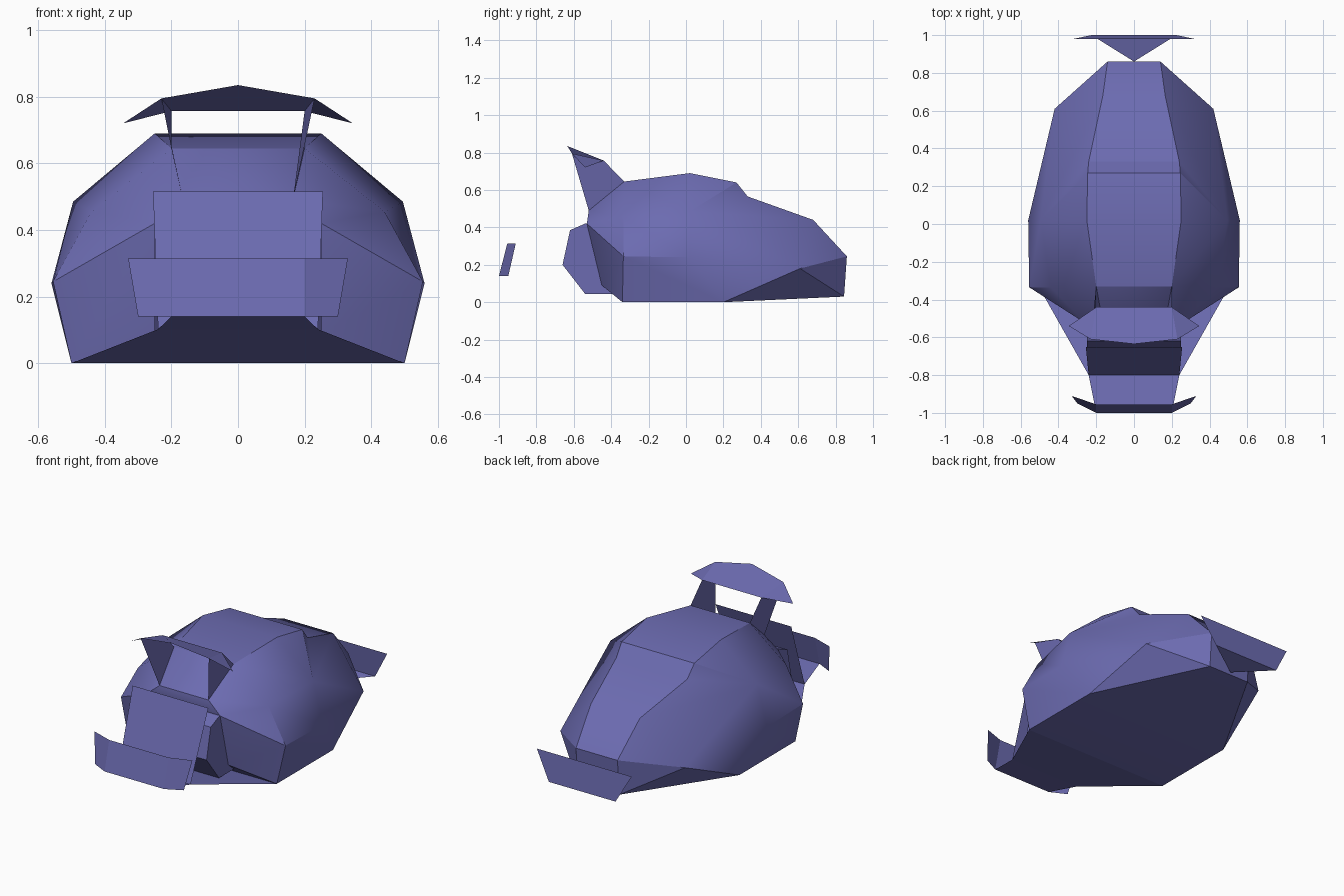
import bpy, bmesh, math
from mathutils import Vector

cube = bpy.data.objects.get("Cube")
if cube:
    bpy.data.objects.remove(cube)

paint = bpy.data.materials.new("violet_blue_paint")
paint.use_nodes = True
colour = (0.15, 0.148, 0.44, 1)
paint.diffuse_color = colour
paint.node_tree.nodes["Principled BSDF"].inputs["Base Color"].default_value = colour


def flip(p):
    return (-p[0], p[1], p[2])


def span(a, b):
    """Face running from the left side to the right side between two rail points."""
    return [a, b, flip(b), flip(a)]


def both(face):
    """A face and its mirror image."""
    return [face, [flip(p) for p in reversed(face)]]


def build(name, faces, facing=None, smooth=False):
    bm = bmesh.new()
    for face in faces:
        bm.faces.new([bm.verts.new(p) for p in face])
    bmesh.ops.remove_doubles(bm, verts=bm.verts, dist=0.0005)
    bmesh.ops.recalc_face_normals(bm, faces=bm.faces)
    if facing:  # open sheets: turn the outside toward a direction
        bm.normal_update()
        total = sum((f.normal * f.calc_area() for f in bm.faces), Vector())
        if total.dot(Vector(facing)) < 0:
            bmesh.ops.reverse_faces(bm, faces=bm.faces)
    mesh = bpy.data.meshes.new(name)
    bm.to_mesh(mesh)
    bm.free()
    mesh.materials.append(paint)
    obj = bpy.data.objects.new(name, mesh)
    bpy.context.collection.objects.link(obj)
    if smooth:
        bpy.ops.object.select_all(action='DESELECT')
        obj.select_set(True)
        bpy.context.view_layer.objects.active = obj
        bpy.ops.object.shade_smooth_by_angle(angle=math.radians(30))
    return obj


# Body shell: left half landmarks, front to back
nose_low, nose_mid, nose_top = (.25, -.45, .09), (.25, -.53, .42), (.165, -.52, .49)
roof_front, roof_mid, roof_back = (.2, -.33, .645), (.25, .02, .69), (.245, .27, .64)
deck_top, deck_mid = (.24, .33, .565), (.165, .68, .44)
tail_top, tail_low = (.14, .86, .245), (.14, .845, .03)
sill_back, sill_front = (.5, .2, 0), (.5, -.34, 0)
shoulder_front, shoulder_mid = (.44, -.335, .455), (.495, .02, .485)
belt_front, belt_mid, belt_back = (.555, -.335, .245), (.56, .02, .24), (.42, .61, .18)

rail = [nose_low, nose_mid, nose_top, roof_front, roof_mid, roof_back, deck_top,
        deck_mid, tail_top, tail_low, sill_back, sill_front]
body = [span(a, b) for a, b in zip(rail, rail[1:] + rail[:1])]
for side in (
    [nose_top, roof_front, shoulder_front, nose_mid],
    [shoulder_front, belt_front, nose_mid],
    [belt_front, sill_front, nose_low, nose_mid],
    [roof_front, roof_mid, shoulder_mid, shoulder_front],
    [shoulder_front, shoulder_mid, belt_mid, belt_front],
    [belt_front, belt_mid, sill_back, sill_front],
    [roof_mid, roof_back, shoulder_mid],
    [roof_back, deck_top, shoulder_mid],
    [deck_top, deck_mid, shoulder_mid],
    [deck_mid, belt_back, shoulder_mid],
    [deck_mid, tail_top, belt_back],
    [shoulder_mid, belt_back, belt_mid],
    [belt_mid, belt_back, sill_back],
    [sill_back, belt_back, tail_low],
    [belt_back, tail_top, tail_low],
):
    body += both(side)
build("body_shell", body, smooth=True)

# Snout block under the nose
profile = [(.25, y, z) for y, z in
           ((-.46, .43), (-.54, .42), (-.62, .385), (-.66, .2), (-.54, .045), (-.36, .045))]
build("snout_block", [span(a, b) for a, b in zip(profile, profile[1:] + profile[:1])]
      + both(profile))

# Sloping floor plate ahead of the body
floor = [sill_front, (.24, -.8, .102), (.2, -1, .14)]
build("front_floor", [span(a, b) for a, b in zip(floor, floor[1:])], (0, 0, -1))

# Upright screen standing on the floor plate
build("front_screen", [span((.255, -.65, .515), (.24, -.8, .102))], (0, -1, 0))

# Bent front bumper
low, high = (.2, -1, .14), (.2, -.955, .315)
build("front_bumper", [span(low, high)]
      + both([low, (.3, -.95, .14), (.33, -.91, .315), high]), (0, -1, 0))

# Roof visor and its two supports
visor_rear, visor_tip, visor_front = (.2, -.44, .757), (.345, -.54, .72), (.23, -.61, .795)
build("roof_visor", [[visor_rear, visor_front, (0, -.635, .835),
                      flip(visor_front), flip(visor_rear)]]
      + both([visor_rear, visor_tip, visor_front]), (0, 0, 1))
support = [visor_rear, visor_front, nose_top, roof_front]
for name, face, way in zip(("visor_support_left", "visor_support_right"), both(support), (1, -1)):
    build(name, [face], (way, 0, 0))

# Rear plate and its triangular bracket
plate_low = (.225, 1, .07)
build("rear_plate", [span((.32, .98, .24), plate_low)], (0, 1, 0))
build("rear_bracket", [[(0, .86, .035), plate_low, flip(plate_low)]], (0, 0, 1))
